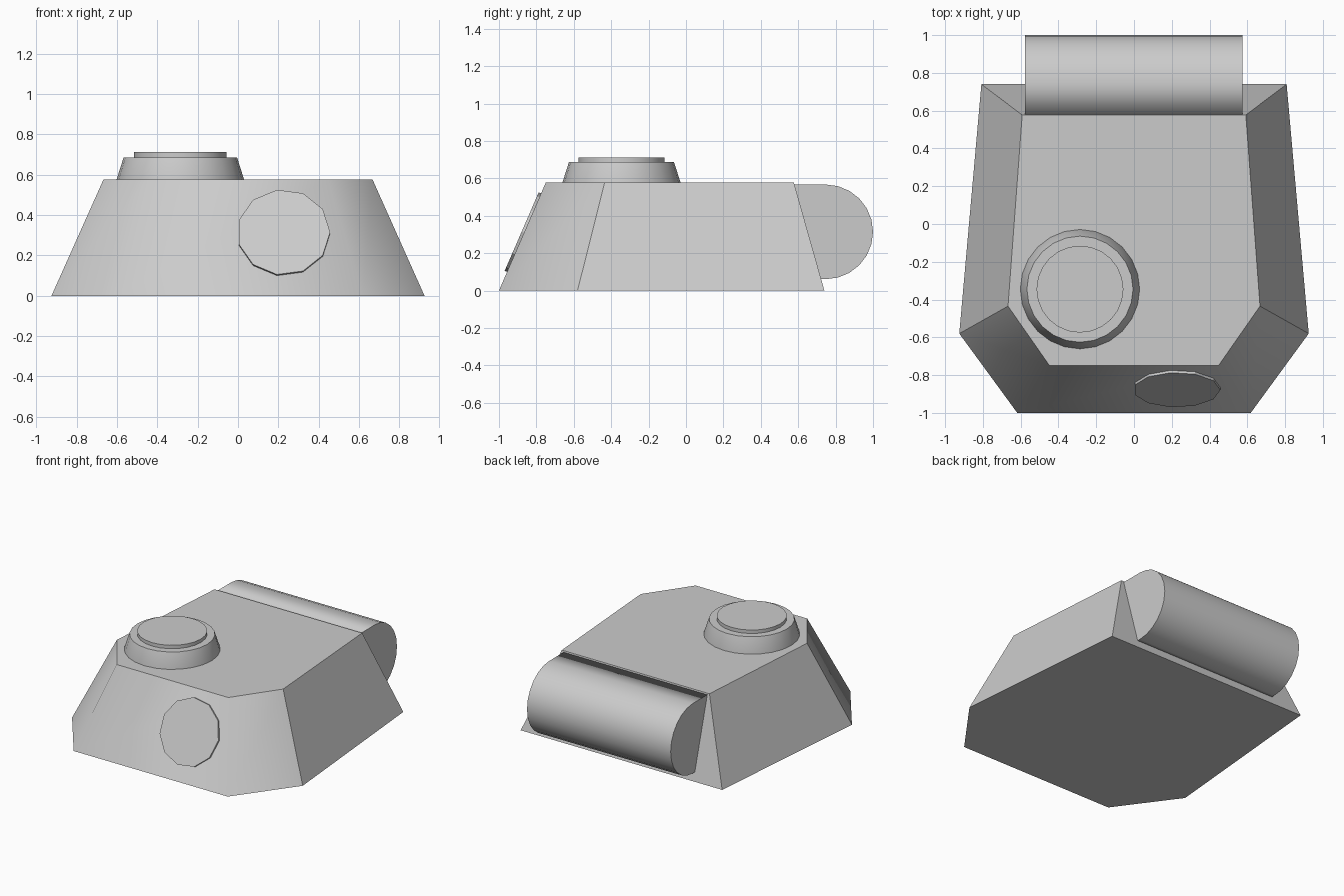
import bpy, bmesh, math
from mathutils import Matrix, Vector

cube = bpy.data.objects.get("Cube")
if cube:
    bpy.data.objects.remove(cube, do_unlink=True)

grey = bpy.data.materials.new("plain grey")
grey.use_nodes = True
GREY = (0.6, 0.6, 0.6, 1)
grey.diffuse_color = GREY
grey.node_tree.nodes["Principled BSDF"].inputs["Base Color"].default_value = GREY

H = 0.577          # hull height
SLOPE = 0.25 / H   # front plate lean


def finish(bm, name, smooth_face, sharp_edge):
    """Turn a bmesh into a shaded object."""
    bmesh.ops.recalc_face_normals(bm, faces=bm.faces)
    for f in bm.faces:
        f.smooth = smooth_face(f)
    for e in bm.edges:
        e.smooth = not sharp_edge(e)
    mesh = bpy.data.meshes.new(name)
    bm.to_mesh(mesh)
    bm.free()
    mesh.materials.append(grey)
    obj = bpy.data.objects.new(name, mesh)
    bpy.context.collection.objects.link(obj)
    return obj


def loft(rings):
    """Join matching rings of points and cap both ends."""
    bm = bmesh.new()
    loops = [[bm.verts.new(p) for p in ring] for ring in rings]
    n = len(loops[0])
    for a, b in zip(loops, loops[1:]):
        for i in range(n):
            j = (i + 1) % n
            bm.faces.new((a[i], a[j], b[j], b[i]))
    bm.faces.new(loops[0])
    bm.faces.new(loops[-1])
    return bm


def circle(radius, z, n):
    return [Vector((radius * math.cos(math.tau * i / n),
                    radius * math.sin(math.tau * i / n), z)) for i in range(n)]


def mirrored(half, z):
    return [(x, y, z) for x, y in half] + [(-x, y, z) for x, y in reversed(half)]


# Hull: tapered six-sided block, front three plates share smooth shading
hull = loft([mirrored([(0.618, -1), (0.925, -0.58), (0.808, 0.74)], 0),
             mirrored([(0.447, -0.75), (0.667, -0.435), (0.592, 0.577)], H)])


def front_plate(f):
    return f.normal.y < -0.3 and abs(f.normal.z) < 0.9


finish(hull, "hull", front_plate,
       lambda e: not all(front_plate(f) for f in e.link_faces))

# Rear stowage roll: D-shaped profile against the sloping back plate
STEPS = 12
profile = [(0.747 + 0.253 * math.cos(a), 0.314 + 0.253 * math.sin(a))
           for a in (math.pi * (i / STEPS - 0.5) for i in range(STEPS + 1))]
profile += [(0.578, 0.567), (0.722, 0.061)]
roll = loft([[(x, y, z) for y, z in profile] for x in (-0.577, 0.575)])


def end_cap(f):
    return abs(f.normal.x) > 0.9


finish(roll, "rear_roll", lambda f: not end_cap(f),
       lambda e: any(end_cap(f) for f in e.link_faces))


# Hatch: flared collar with a thin lid
def hatch_part(name, rings):
    bm = loft([circle(r, z, 24) for r, z in rings])
    bm.transform(Matrix.Translation((-0.286, -0.345, 0)))
    return finish(bm, name, lambda f: abs(f.normal.z) < 0.9,
                  lambda e: any(abs(f.normal.z) > 0.9 for f in e.link_faces))


hatch_part("hatch_collar", [(0.316, H - 0.01), (0.316, H), (0.281, 0.687)])
hatch_part("hatch_lid", [(0.23, 0.68), (0.23, 0.712)])

# Round cover on the front plate, tilted to lie along it
cover = loft([circle(0.231, z, 11) for z in (-0.01, 0.014)])
tilt = Matrix.Rotation(math.pi / 2 - math.atan(SLOPE), 4, "X")
cover.transform(Matrix.Translation((0.226, -1 + SLOPE * 0.31, 0.31)) @ tilt)
finish(cover, "front_cover", lambda f: False, lambda e: True)
